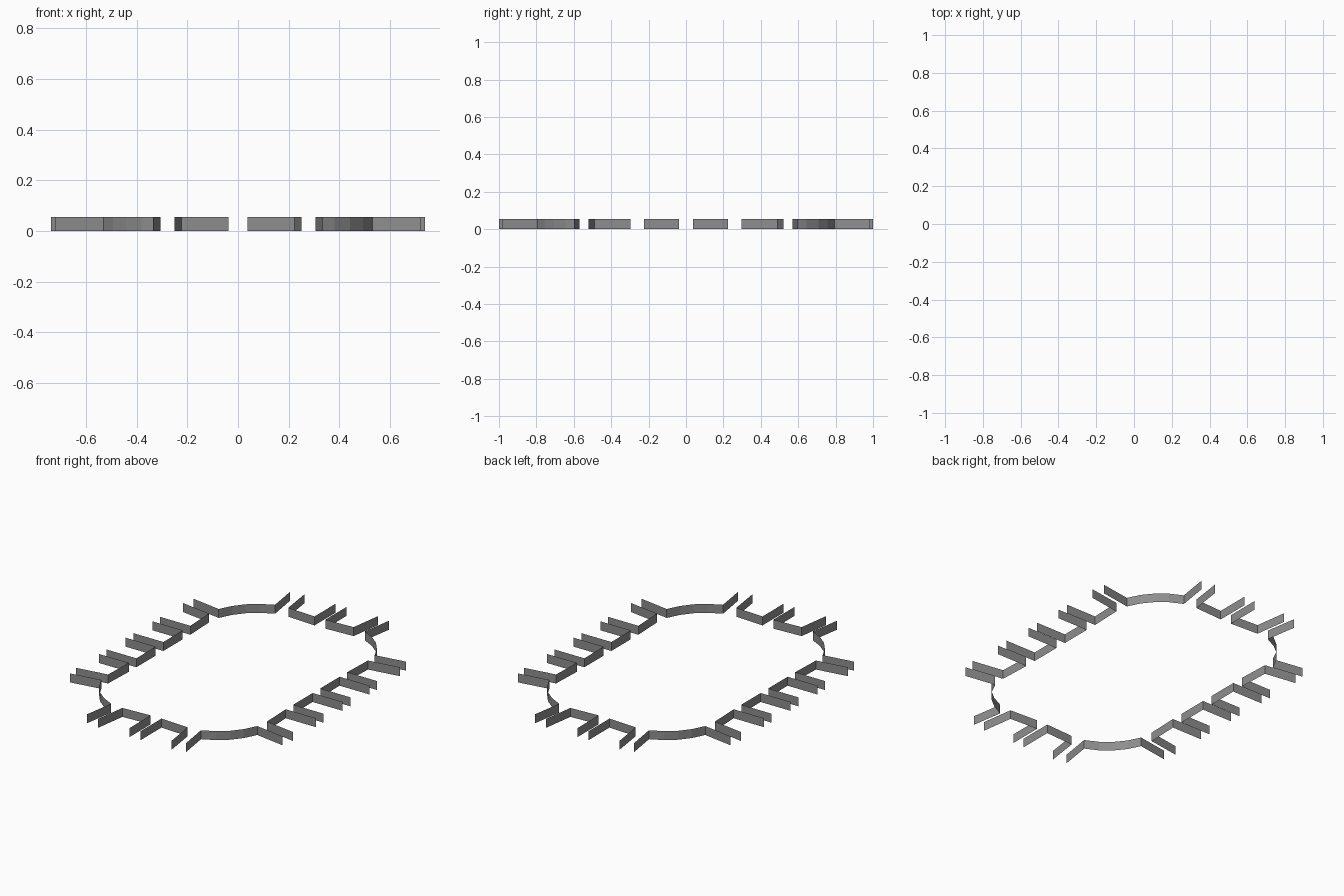
import bpy, math

if "Cube" in bpy.data.objects:
    bpy.data.objects.remove(bpy.data.objects["Cube"])

HEIGHT = 0.055

grey = bpy.data.materials.new("mid grey")
grey.diffuse_color = (0.27, 0.27, 0.27, 1)
grey.use_nodes = True
grey.node_tree.nodes["Principled BSDF"].inputs["Base Color"].default_value = grey.diffuse_color


def wall_strip(name, path):
    """Thin upright strip along a plan path, mirrored to all four quarters."""
    n = len(path)
    verts = [(x, y, 0) for x, y in path] + [(x, y, HEIGHT) for x, y in path]
    faces = [(i, i + 1, n + i + 1, n + i) for i in range(n - 1)]
    mesh = bpy.data.meshes.new(name)
    mesh.from_pydata(verts, [], faces)
    mesh.materials.append(grey)
    obj = bpy.data.objects.new(name, mesh)
    bpy.context.collection.objects.link(obj)
    mirror = obj.modifiers.new("four quarters", 'MIRROR')
    mirror.use_axis = (True, True, False)
    mirror.use_mirror_merge = False
    return obj


def bowed(a, b, bulge, steps=4):
    """Outward-bowed run of points between two corner points."""
    pts = []
    for i in range(steps + 1):
        t = i / steps
        d = bulge * 4 * t * (1 - t) * math.sqrt(0.5)
        pts.append((a[0] + (b[0] - a[0]) * t + d, a[1] + (b[1] - a[1]) * t - d))
    return pts


# Front and back walls with an outward fin at each end
wall_strip("end_wall", [(0.037, -1.0), (0.037, -0.795), (0.222, -0.805), (0.25, -1.0)])

# Bowed corner walls with two splayed fins
wall_strip("corner_wall", [(0.335, -0.985)]
           + bowed((0.305, -0.795), (0.53, -0.57), 0.035) + [(0.722, -0.6)])

# Side walls next to the corners
wall_strip("outer_side_wall", [(0.737, -0.52), (0.54, -0.49), (0.533, -0.298), (0.737, -0.298)])

# Side walls beside the middle
wall_strip("middle_side_wall", [(0.737, -0.225), (0.533, -0.225), (0.533, -0.037), (0.737, -0.037)])
